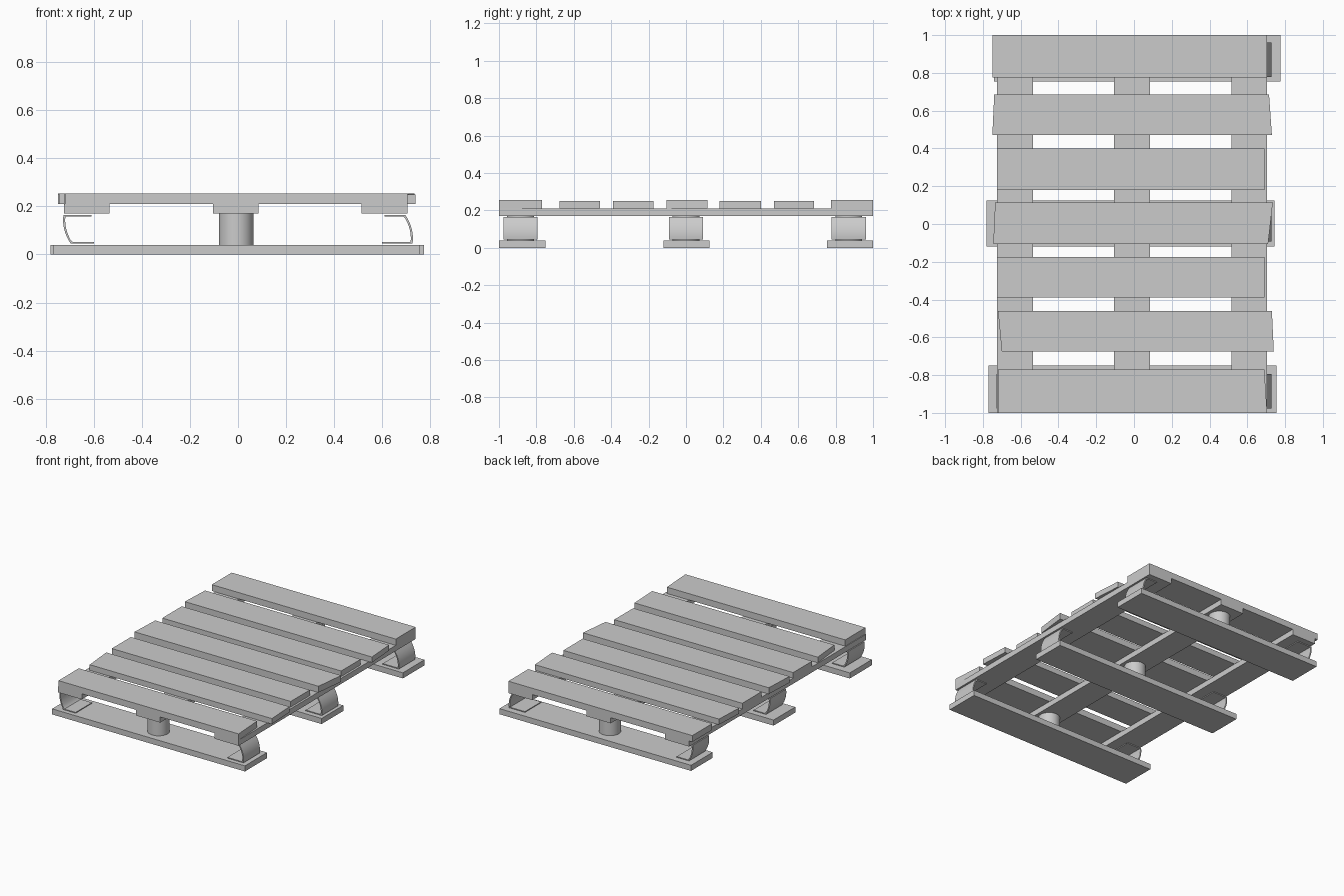
import bpy, bmesh, math

cube = bpy.data.objects.get("Cube")
if cube:
    bpy.data.objects.remove(cube, do_unlink=True)

grey = bpy.data.materials.new("plain_grey")
grey.use_nodes = True
COLOUR = (0.6, 0.6, 0.6, 1)
grey.diffuse_color = COLOUR
grey.node_tree.nodes["Principled BSDF"].inputs["Base Color"].default_value = COLOUR


def finish(name, bm):
    bmesh.ops.recalc_face_normals(bm, faces=bm.faces)
    mesh = bpy.data.meshes.new(name)
    bm.to_mesh(mesh)
    bm.free()
    mesh.materials.append(grey)
    obj = bpy.data.objects.new(name, mesh)
    bpy.context.collection.objects.link(obj)
    return obj


def extrude(name, points, offset):
    """Extrude a closed outline of 3D points along an offset."""
    bm = bmesh.new()
    face = bm.faces.new([bm.verts.new(p) for p in points])
    new = bmesh.ops.extrude_face_region(bm, geom=[face])["geom"]
    bmesh.ops.translate(bm, vec=offset, verts=[g for g in new if isinstance(g, bmesh.types.BMVert)])
    return finish(name, bm)


def plank(name, y0, y1, z0, z1, left, right):
    """Plank whose left and right ends are (x at y0, x at y1)."""
    outline = [(left[0], y0, z0), (right[0], y0, z0), (right[1], y1, z0), (left[1], y1, z0)]
    return extrude(name, outline, (0, 0, z1 - z0))


def smooth(obj):
    for o in bpy.context.selected_objects:
        o.select_set(False)
    obj.select_set(True)
    bpy.context.view_layer.objects.active = obj
    bpy.ops.object.shade_smooth_by_angle(angle=math.radians(40))


# Deck boards, some with skewed ends
deck = [
    (-1.0, -0.77, 0.255, (-0.72, -0.72), (0.705, 0.69)),
    (-0.675, -0.46, 0.25, (-0.70, -0.72), (0.74, 0.73)),
    (-0.39, -0.175, 0.25, (-0.725, -0.725), (0.69, 0.69)),
    (-0.105, 0.115, 0.255, (-0.745, -0.735), (0.71, 0.735)),
    (0.18, 0.40, 0.25, (-0.725, -0.725), (0.69, 0.69)),
    (0.47, 0.685, 0.25, (-0.75, -0.74), (0.73, 0.715)),
    (0.775, 1.0, 0.255, (-0.75, -0.75), (0.705, 0.705)),
]
for i, (y0, y1, top, left, right) in enumerate(deck):
    plank(f"deck_board_{i + 1}", y0, y1, 0.21, top, left, right)

# Long stringers under the deck
for name, x0, x1 in (("right", -0.725, -0.535), ("middle", -0.105, 0.085), ("left", 0.515, 0.705)):
    plank(f"{name}_stringer", -1, 1, 0.17, 0.21, (x0, x0), (x1, x1))

# Bottom boards, each with a centre post and two bent metal brackets
rows = [("front", -1.0, -0.75, -0.77, 0.755, -0.885),
        ("middle", -0.12, 0.125, -0.78, 0.745, 0.0),
        ("back", 0.755, 1.0, -0.74, 0.775, 0.87)]
# Bracket centre line: top flange, leaning bowed wall, bottom flange
T = 0.006


def bracket(name, y, side):
    lean = -0.015
    mid, half = 0.105, 0.06
    line = [(0.61 * side, mid + half)]
    for k in range(9):
        t = 1 - k / 4
        bow = 0.012 * (1 - t * t)
        line.append((side * (0.712 + bow) + lean * t, mid + half * t))
    line.append((0.60 * side, mid - half))
    inner = []
    for x, z in reversed(line):
        end = abs(abs(z - mid) - half) < 1e-5
        dz = math.copysign(T, mid - z) if end else 0
        shift = 0 if abs(x) < 0.65 else -side * T * 1.5
        inner.append((x + shift, z + dz))
    outline = [(x, y - 0.092, z) for x, z in line + inner]
    smooth(extrude(name, outline, (0, 0.184, 0)))


for name, y0, y1, x0, x1, yc in rows:
    plank(f"{name}_bottom_board", y0, y1, 0, 0.04, (x0, x0), (x1, x1))
    bm = bmesh.new()
    bmesh.ops.create_cone(bm, cap_ends=True, segments=32, radius1=0.072, radius2=0.072, depth=0.13)
    bmesh.ops.translate(bm, vec=(-0.008, yc, 0.105), verts=bm.verts)
    smooth(finish(f"{name}_centre_post", bm))
    bracket(f"{name}_left_bracket", yc, 1)
    bracket(f"{name}_right_bracket", yc, -1)
